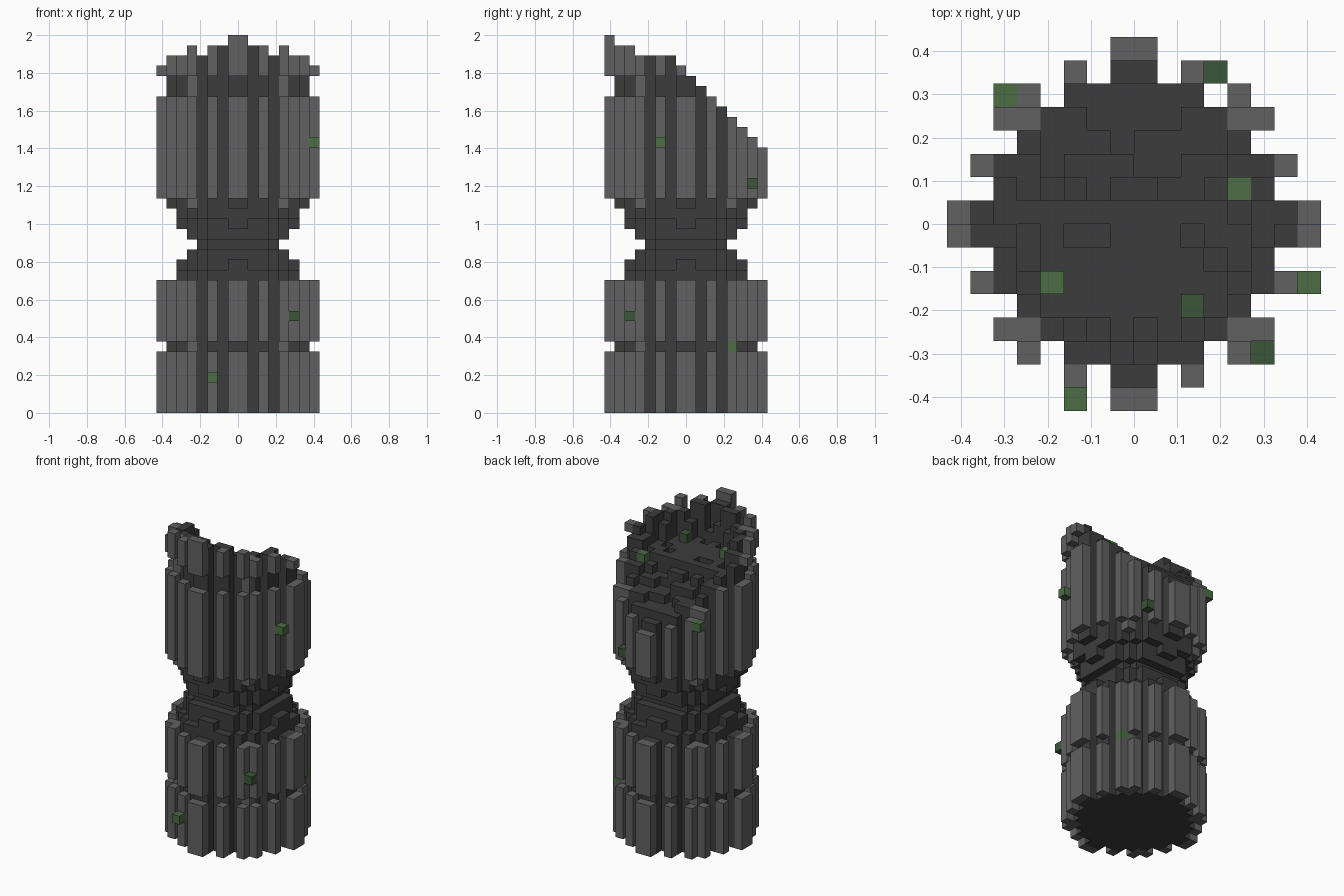
import bpy, bmesh, math, random

if "Cube" in bpy.data.objects:
    bpy.data.objects.remove(bpy.data.objects["Cube"], do_unlink=True)

random.seed(4)
V = 2 / 37                      # block size: 16 x 16 x 37 blocks


def material(name, rgb):
    m = bpy.data.materials.new(name)
    m.use_nodes = True
    c = (*rgb, 1)
    m.diffuse_color = c
    m.node_tree.nodes["Principled BSDF"].inputs["Base Color"].default_value = c
    return m


dark_grey = material("dark grey", (0.046, 0.046, 0.046))
mid_grey = material("mid grey", (0.120, 0.120, 0.120))
green = material("moss green", (0.070, 0.155, 0.058))
dark_green = material("dark moss green", (0.044, 0.092, 0.041))

# Slanted broken top: height of each row from front to back
RIM = [37, 36, 36, 35, 35, 35, 35, 34, 33, 32, 31, 30, 29, 28, 27, 26]
# Round core: widest block per row away from the middle
CORE = [6, 5, 5, 4, 3, 2, 0]
# Ribs standing proud of the core, one quadrant and its transpose
RIBS = {(0, 7), (7, 0), (2, 6), (6, 2), (4, 5), (5, 4)}
CORNER = (4, 4)
# Radius limit of the waist layers
WAIST = {13: 6.1, 14: 5.6, 15: 5.2, 16: 4.4, 17: 5.2, 18: 5.6, 19: 6.1}
# Layers that carry ribs
RIB_BANDS = [range(0, 6), range(7, 13), range(21, 31), range(33, 37)]

# Moss blocks
MOSS = {(2, 13, 27), (12, 9, 31), (4, 5, 32), (15, 5, 26), (5, 0, 3), (13, 12, 6)}
DARK_MOSS = {(11, 14, 22), (10, 4, 32), (13, 2, 9)}
moss_columns = {(i, j) for i, j, k in MOSS | DARK_MOSS}


def fold(i):
    """Distance in blocks from the middle plane."""
    return i - 8 if i >= 8 else 7 - i


def core_top(i, j):
    """Height of the core, sunken inside the rim."""
    r = math.hypot(i - 7.5, j - 7.5)
    if r >= 5.6:
        return RIM[j]
    top = min(RIM[j] - 1, 32) if r < 5 else min(RIM[j], 34)
    if (i, j) not in moss_columns and random.random() < 0.2:
        top -= 1
    return top


core, ribs = set(), set()
for i in range(16):
    for j in range(16):
        a, b = fold(i), fold(j)
        if a < 7 and b <= CORE[a]:
            r = math.hypot(a + 0.5, b + 0.5)
            core |= {(i, j, k) for k in range(core_top(i, j)) if r <= WAIST.get(k, 9)}
        elif (a, b) == CORNER:
            ribs |= {(i, j, k) for k in range(RIM[j]) if k not in WAIST}
        elif (a, b) in RIBS:
            ribs |= {(i, j, k) for band in RIB_BANDS for k in band if k < RIM[j]}

core -= MOSS | DARK_MOSS
ribs -= MOSS | DARK_MOSS
solid = core | ribs | MOSS | DARK_MOSS


def block_part(name, cells, mat):
    """Build the exposed faces of a set of blocks."""
    bm = bmesh.new()
    verts = {}

    def vert(p):
        if p not in verts:
            verts[p] = bm.verts.new(((p[0] - 8) * V, (p[1] - 8) * V, p[2] * V))
        return verts[p]

    for c in sorted(cells):
        for axis in range(3):
            u, w = (axis + 1) % 3, (axis + 2) % 3
            for side in (0, 1):
                n = list(c)
                n[axis] += 2 * side - 1
                if tuple(n) in solid:
                    continue
                loop = []
                for du, dw in ((0, 0), (1, 0), (1, 1), (0, 1)):
                    p = list(c)
                    p[axis] += side
                    p[u] += du
                    p[w] += dw
                    loop.append(vert(tuple(p)))
                bm.faces.new(loop if side else loop[::-1])
    mesh = bpy.data.meshes.new(name)
    bm.to_mesh(mesh)
    bm.free()
    mesh.materials.append(mat)
    ob = bpy.data.objects.new(name, mesh)
    bpy.context.collection.objects.link(ob)
    return ob


# Core split at the waist, ribs by tier, then moss
block_part("lower_core", {c for c in core if c[2] < 13}, dark_grey)
block_part("waist", {c for c in core if 13 <= c[2] < 20}, dark_grey)
block_part("upper_core", {c for c in core if c[2] >= 20}, dark_grey)
block_part("lower_ribs", {c for c in ribs if c[2] < 13}, mid_grey)
block_part("upper_ribs", {c for c in ribs if c[2] >= 13}, mid_grey)
block_part("moss_blocks", MOSS, green)
block_part("dark_moss_blocks", DARK_MOSS, dark_green)
